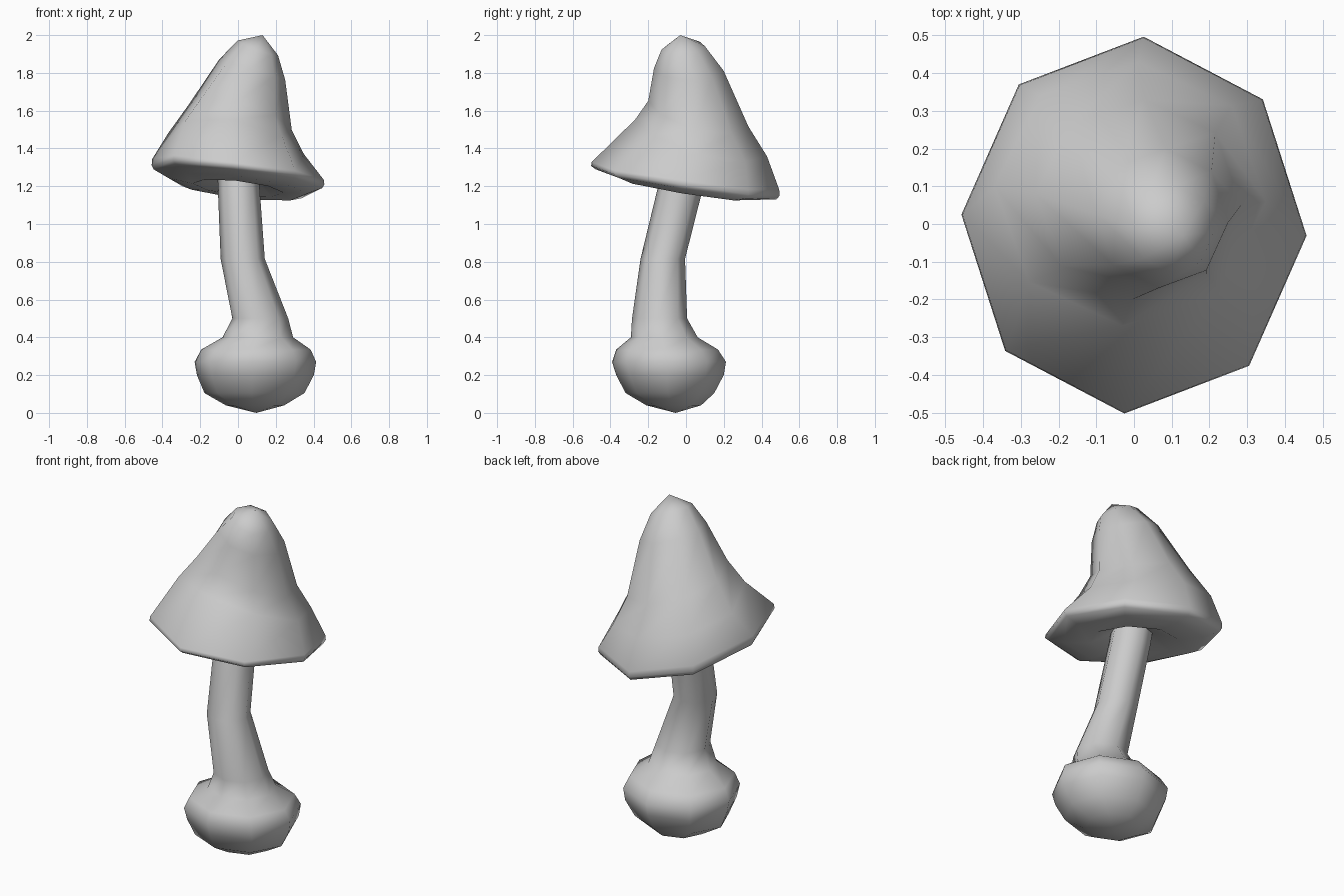
import bpy, bmesh, math

SIDES = 8


def loft(name, rings, start=None, end=None, phase=-3.2):
    """Skin tilted octagonal rings (cx, cy, cz, rx, ry, slope_x, slope_y, saddle), with optional end points."""
    bm = bmesh.new()
    loops = []
    for cx, cy, cz, rx, ry, sx, sy, saddle in rings:
        loop = []
        for i in range(SIDES):
            a = math.radians(phase) + math.tau * i / SIDES
            dx, dy = rx * math.cos(a), ry * math.sin(a)
            z = cz + sx * dx + sy * dy + saddle * math.cos(2 * a)
            loop.append(bm.verts.new((cx + dx, cy + dy, z)))
        loops.append(loop)
    for lo, hi in zip(loops, loops[1:]):
        for i in range(SIDES):
            j = (i + 1) % SIDES
            bm.faces.new((lo[i], lo[j], hi[j], hi[i]))
    for point, loop in ((start, loops[0]), (end, loops[-1])):
        if point:
            tip = bm.verts.new(point)
            for i in range(SIDES):
                bm.faces.new((loop[i], loop[(i + 1) % SIDES], tip))
    bmesh.ops.recalc_face_normals(bm, faces=bm.faces)
    mesh = bpy.data.meshes.new(name)
    bm.to_mesh(mesh)
    bm.free()
    for p in mesh.polygons:
        p.use_smooth = True
    obj = bpy.data.objects.new(name, mesh)
    bpy.context.collection.objects.link(obj)
    return obj


# Bulbous foot flowing into the bent stem, open where it enters the cap
loft("stem_and_bulb", [
    (0.09, -0.065, 0.04, 0.155, 0.145, 0, 0, 0),
    (0.087, -0.085, 0.105, 0.265, 0.235, 0, 0, 0),
    (0.092, -0.085, 0.20, 0.31, 0.285, 0, 0, 0),
    (0.092, -0.09, 0.27, 0.322, 0.302, 0, 0, 0),
    (0.095, -0.10, 0.335, 0.29, 0.27, 0, 0, 0),
    (0.105, -0.115, 0.40, 0.187, 0.177, 0, 0, 0),
    (0.118, -0.14, 0.50, 0.148, 0.146, 0, 0, 0),
    (0.025, -0.123, 0.815, 0.117, 0.118, 0, 0, 0),
    (0.005, -0.035, 1.17, 0.111, 0.117, 0, -0.1, 0),
    (0.002, -0.018, 1.245, 0.11, 0.115, 0, -0.1, 0),
], start=(0.097, -0.055, 0.0))

# Leaning bell cap: plump underside dented at the stem, thin rim, rounded peak
loft("cap", [
    (0.002, -0.018, 1.245, 0.11, 0.115, 0, -0.1, 0),
    (0.0, 0.0, 1.19, 0.24, 0.24, -0.11, -0.16, 0),
    (0.0, 0.0, 1.198, 0.37, 0.38, -0.12, -0.16, 0.005),
    (0.0, 0.0, 1.225, 0.447, 0.48, -0.12, -0.16, 0.015),
    (0.0, -0.003, 1.245, 0.458, 0.50, -0.12, -0.15, 0.016),
    (0.0, -0.003, 1.272, 0.455, 0.497, -0.13, -0.14, 0.017),
    (-0.01, 0.08, 1.44, 0.36, 0.35, -0.17, -0.27, -0.015),
    (0.012, 0.065, 1.575, 0.273, 0.265, -0.26, -0.24, -0.01),
    (0.075, 0.015, 1.817, 0.175, 0.185, -0.31, -0.02, 0),
    (0.105, -0.015, 1.932, 0.107, 0.115, -0.36, 0.1, 0),
], end=(0.13, -0.03, 2.0))
